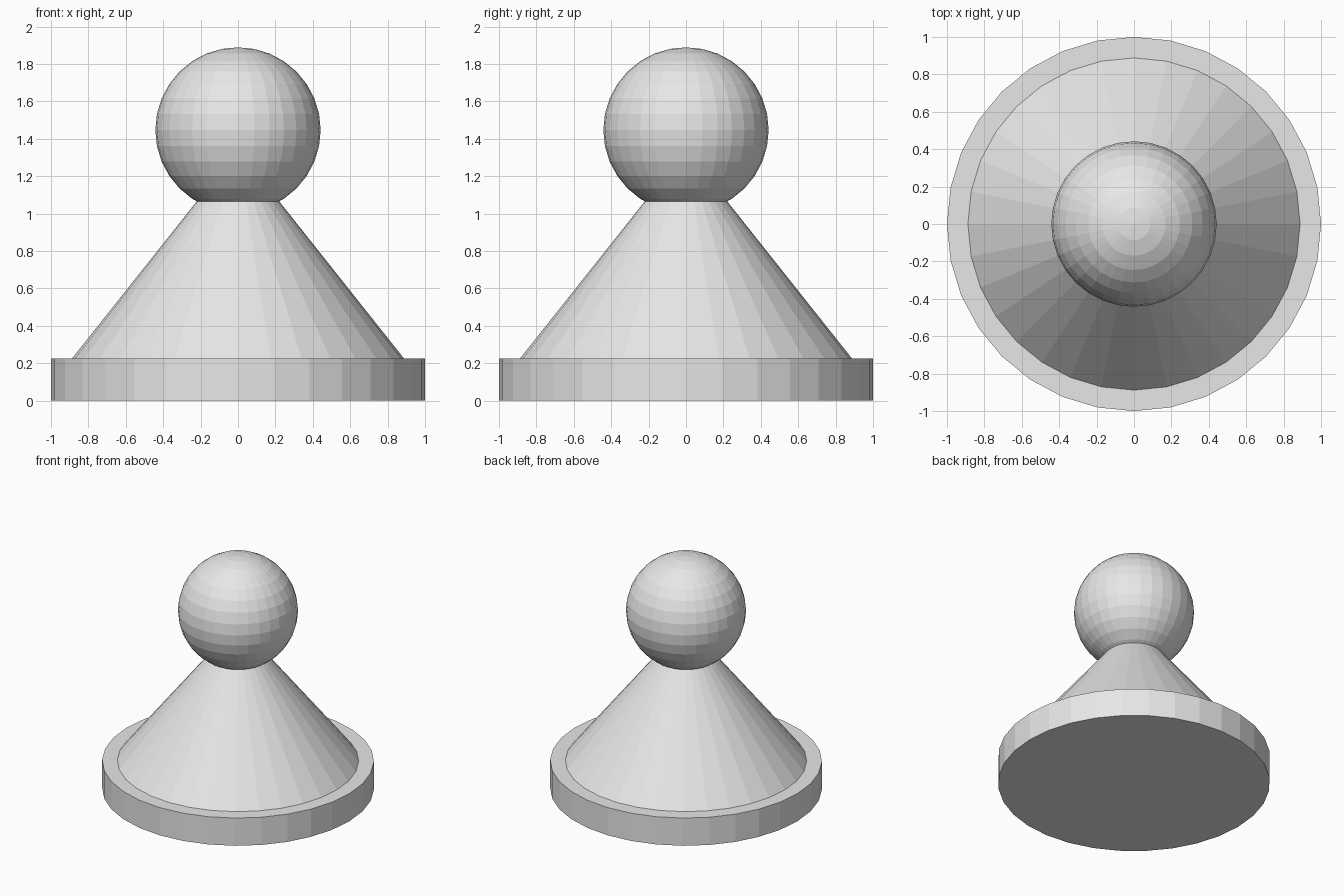
import bpy

default_cube = bpy.data.objects.get("Cube")
if default_cube:
    bpy.data.objects.remove(default_cube, do_unlink=True)

# Single light grey material
GREY = (0.8, 0.8, 0.8, 1.0)
grey = bpy.data.materials.new("light_grey")
grey.use_nodes = True
grey.diffuse_color = GREY
for node in grey.node_tree.nodes:
    if node.type == 'BSDF_PRINCIPLED':
        node.inputs["Base Color"].default_value = GREY

SIDES = 32
BASE_TOP = 0.225
CONE_TIP = 1.343
HEAD_RADIUS = 0.442
HEAD_CENTRE = 1.447


def finish(name):
    """Name the new part, give it the material and keep its facets flat."""
    part = bpy.context.object
    part.name = part.data.name = name
    part.data.materials.append(grey)
    bpy.ops.object.shade_flat()
    return part


# Round base disc
bpy.ops.mesh.primitive_cylinder_add(vertices=SIDES, radius=1, depth=BASE_TOP,
                                    location=(0, 0, BASE_TOP / 2))
finish("base_disc")

# Conical body, its tip buried in the head
bpy.ops.mesh.primitive_cone_add(vertices=SIDES, radius1=0.888, radius2=0,
                                depth=CONE_TIP - BASE_TOP,
                                location=(0, 0, (CONE_TIP + BASE_TOP) / 2))
finish("cone_body")

# Faceted ball head
bpy.ops.mesh.primitive_uv_sphere_add(segments=SIDES, ring_count=SIDES // 2,
                                     radius=HEAD_RADIUS,
                                     location=(0, 0, HEAD_CENTRE))
finish("ball_head")
